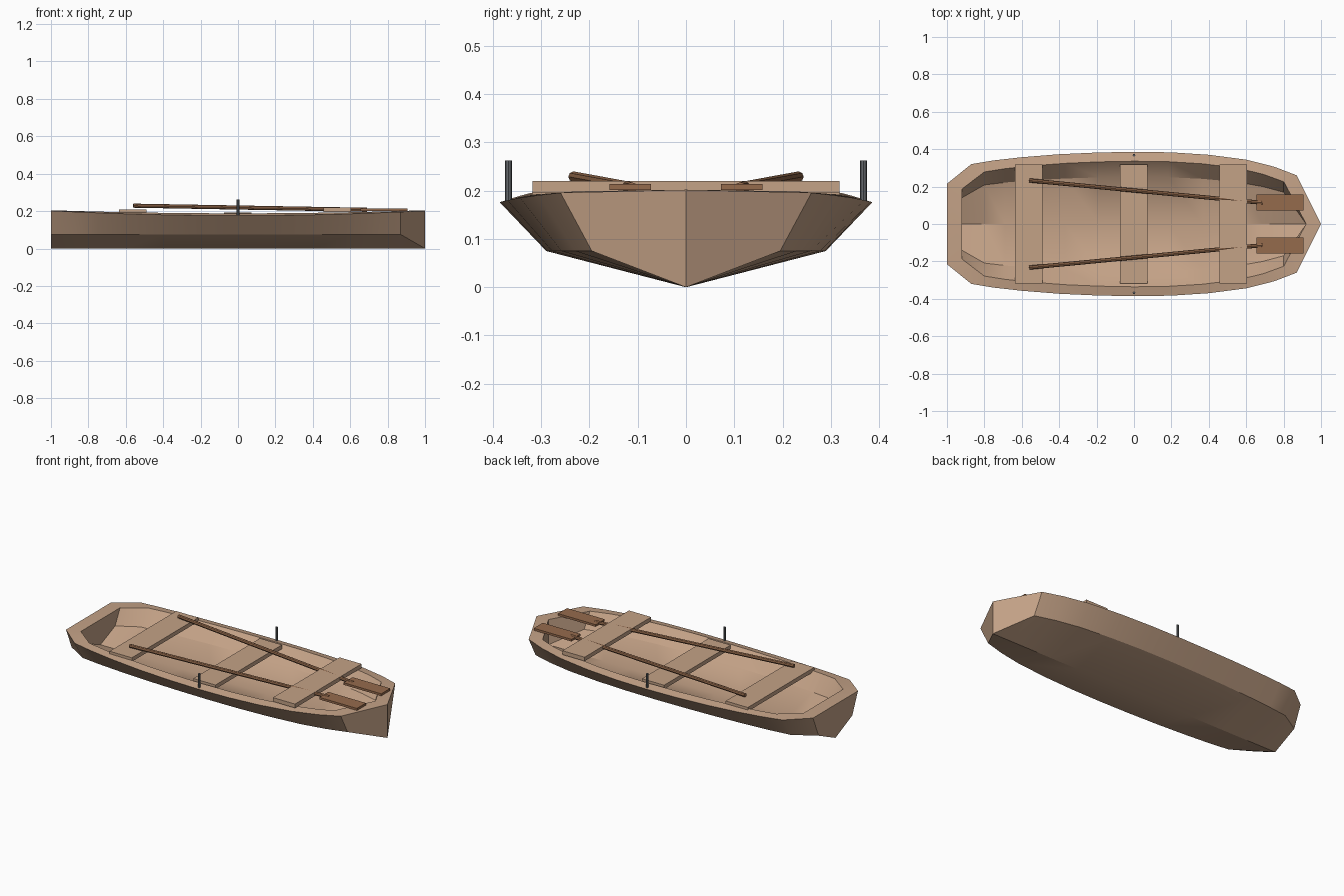
import bpy, bmesh, math
from mathutils import Vector

cube = bpy.data.objects.get("Cube")
if cube:
    bpy.data.objects.remove(cube, do_unlink=True)


def material(name, colour):
    mat = bpy.data.materials.new(name)
    mat.diffuse_color = (*colour, 1)
    mat.use_nodes = True
    mat.node_tree.nodes["Principled BSDF"].inputs["Base Color"].default_value = (*colour, 1)
    return mat


pale_wood = material("pale wood", (0.55, 0.36, 0.24))
oar_wood = material("oar wood", (0.30, 0.145, 0.073))
metal = material("dark metal", (0.13, 0.14, 0.15))


def finish(name, bm, mat, smooth=False):
    bmesh.ops.recalc_face_normals(bm, faces=bm.faces)
    mesh = bpy.data.meshes.new(name)
    bm.to_mesh(mesh)
    bm.free()
    mesh.materials.append(mat)
    obj = bpy.data.objects.new(name, mesh)
    bpy.context.collection.objects.link(obj)
    if smooth:
        bpy.ops.object.select_all(action='DESELECT')
        obj.select_set(True)
        bpy.context.view_layer.objects.active = obj
        bpy.ops.object.shade_smooth_by_angle(angle=math.radians(30))
    return obj


def box(name, low, high, mat):
    bm = bmesh.new()
    bmesh.ops.create_cube(bm, size=1)
    low, high = Vector(low), Vector(high)
    bmesh.ops.scale(bm, vec=high - low, verts=bm.verts)
    bmesh.ops.translate(bm, vec=(low + high) / 2, verts=bm.verts)
    return finish(name, bm, mat)


def rod(name, start, end, radius, mat, sides=8):
    bm = bmesh.new()
    start, end = Vector(start), Vector(end)
    axis = end - start
    bmesh.ops.create_cone(bm, cap_ends=True, segments=sides, radius1=radius,
                          radius2=radius, depth=axis.length)
    turn = axis.to_track_quat('Z', 'Y').to_matrix()
    bmesh.ops.rotate(bm, matrix=turn, verts=bm.verts)
    bmesh.ops.translate(bm, vec=(start + end) / 2, verts=bm.verts)
    return finish(name, bm, mat, True)


# Hull: half-widths along the length, lofted as an outer and an inner shell
STATIONS = [(-1, .215), (-.87, .32), (-.75, .34), (-.6, .357), (-.4, .373), (-.2, .382),
            (0, .386), (.2, .383), (.4, .37), (.6, .344), (.75, .306), (.87, .26), (1, 0)]


def section(bm, x, width, inner):
    sheer = .176 + .026 * x * x
    chine = .075 if x < 1 else 0
    keel = 0
    if inner:
        sheer += .012 * (1 - x * x)
        chine = chine * .8 + .05
        keel = .05
        x, width = x * .92, width * .87
    half = [(width, sheer), (width * .75, chine)]
    points = half + [(0, keel)] + [(-y, z) for y, z in reversed(half)]
    return [bm.verts.new((x, y, z)) for y, z in points]


bm = bmesh.new()
outer = [section(bm, x, w, False) for x, w in STATIONS]
inner = [section(bm, x, w, True) for x, w in STATIONS]
for i in range(len(STATIONS) - 1):
    for shell in (outer, inner):
        a, b = shell[i], shell[i + 1]
        for j in range(4):
            bm.faces.new((a[j], a[j + 1], b[j + 1], b[j]))
    for side in (0, 4):
        bm.faces.new((outer[i][side], outer[i + 1][side], inner[i + 1][side], inner[i][side]))
# Transom
bm.faces.new(outer[0])
bm.faces.new(inner[0])
bm.faces.new((outer[0][0], outer[0][4], inner[0][4], inner[0][0]))
bmesh.ops.remove_doubles(bm, verts=bm.verts, dist=.0005)
finish("hull", bm, pale_wood, True)

# Seats
for name, x, top in (("stern_seat", -.562, .208), ("middle_seat", -.002, .193),
                     ("bow_seat", .53, .22)):
    box(name, (x - .074, -.318, top - .024), (x + .074, .318, top), pale_wood)

# Oars and rowlock pins, mirrored across the boat
for side, label in ((1, "left"), (-1, "right")):
    rod(label + "_oar_shaft", (-.56, side * .233, .229), (.69, side * .113, .207),
        .011, oar_wood)
    y = side * .116
    box(label + "_oar_blade", (.655, y - .043, .201), (.907, y + .043, .214), oar_wood)
    rod(label + "_rowlock_pin", (0, side * .368, .178), (0, side * .368, .263), .007, metal)
